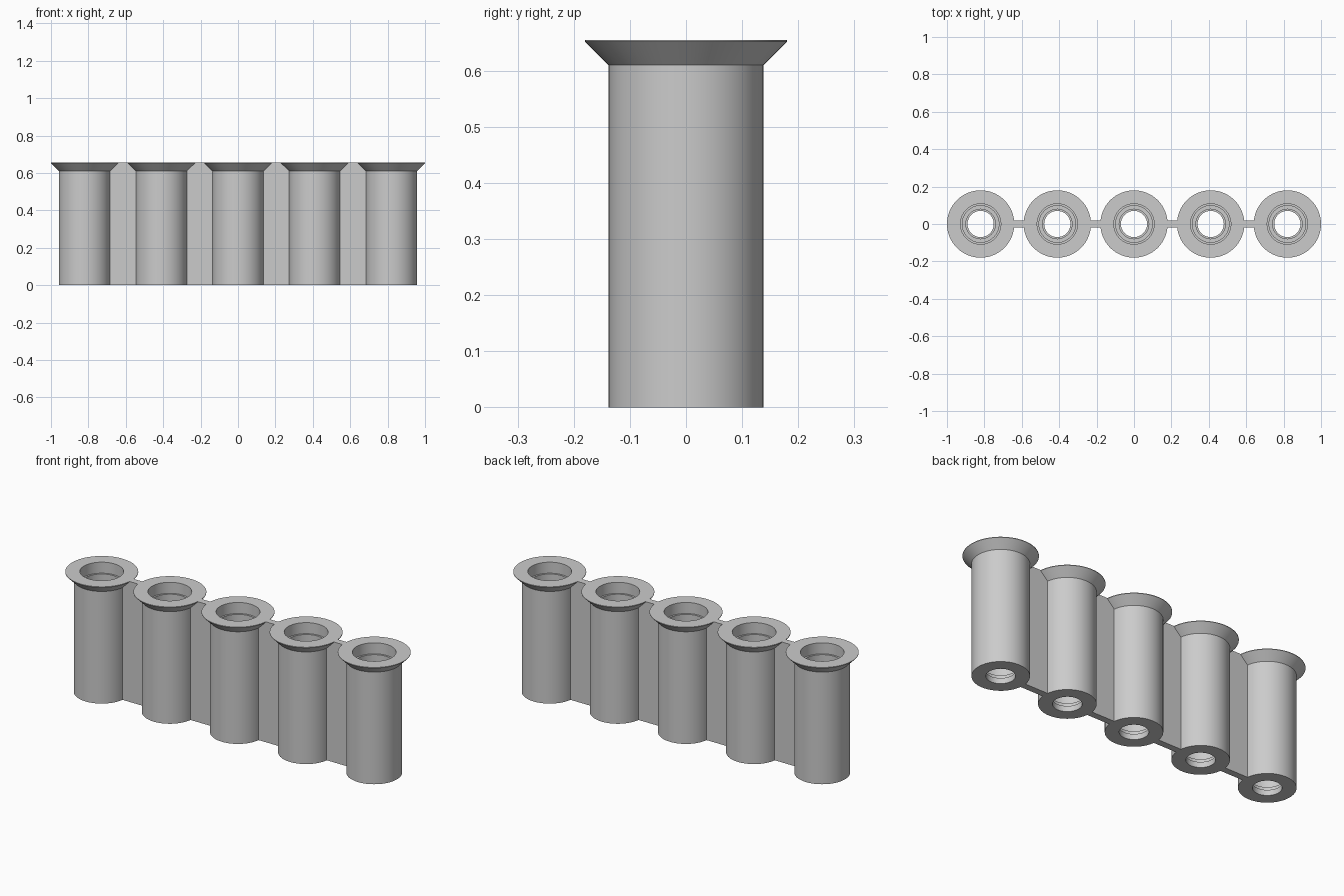
import bpy
import bmesh
import math

if "Cube" in bpy.data.objects:
    bpy.data.objects.remove(bpy.data.objects["Cube"], do_unlink=True)

SPACING = 0.41
TOP = 0.655
SEGMENTS = 64

grey = bpy.data.materials.new("plain grey")
grey.use_nodes = True
colour = (0.6, 0.6, 0.6, 1)
grey.diffuse_color = colour
grey.node_tree.nodes["Principled BSDF"].inputs["Base Color"].default_value = colour

# Closed tube section (radius, height): outer wall, flared rim, stepped bore
PROFILE = [
    (0.07, 0), (0.138, 0), (0.138, 0.61), (0.18, 0.652), (0.18, TOP),
    (0.108, TOP), (0.108, 0.595), (0.098, 0.595), (0.098, 0.05),
    (0.079, 0.05), (0.079, 0.03), (0.07, 0.03),
]


def finish(name, bm):
    bmesh.ops.recalc_face_normals(bm, faces=bm.faces)
    mesh = bpy.data.meshes.new(name)
    bm.to_mesh(mesh)
    bm.free()
    mesh.materials.append(grey)
    obj = bpy.data.objects.new(name, mesh)
    bpy.context.collection.objects.link(obj)
    return obj


def add_tube(name, x):
    bm = bmesh.new()
    rings = []
    for i in range(SEGMENTS):
        a = math.tau * i / SEGMENTS
        rings.append([bm.verts.new((r * math.cos(a), r * math.sin(a), z))
                      for r, z in PROFILE])
    for i, ring in enumerate(rings):
        following = rings[(i + 1) % SEGMENTS]
        for j in range(len(PROFILE)):
            k = (j + 1) % len(PROFILE)
            bm.faces.new((ring[j], following[j], following[k], ring[k]))
    obj = finish(name, bm)
    obj.location.x = x
    bpy.ops.object.select_all(action="DESELECT")
    obj.select_set(True)
    bpy.context.view_layer.objects.active = obj
    bpy.ops.object.shade_smooth_by_angle(angle=math.radians(30))


def add_web(name, x):
    # Thin wall whose ends are buried in the two neighbouring tube walls
    bm = bmesh.new()
    bmesh.ops.create_cube(bm, size=1)
    bmesh.ops.scale(bm, vec=(SPACING - 0.25, 0.036, TOP), verts=bm.verts)
    bmesh.ops.translate(bm, vec=(0, 0, TOP / 2), verts=bm.verts)
    finish(name, bm).location.x = x


# Row of five flared tubes joined by four webs
for n in range(5):
    add_tube(f"tube_{n + 1}", (n - 2) * SPACING)
for n in range(4):
    add_web(f"connecting_web_{n + 1}", (n - 1.5) * SPACING)
